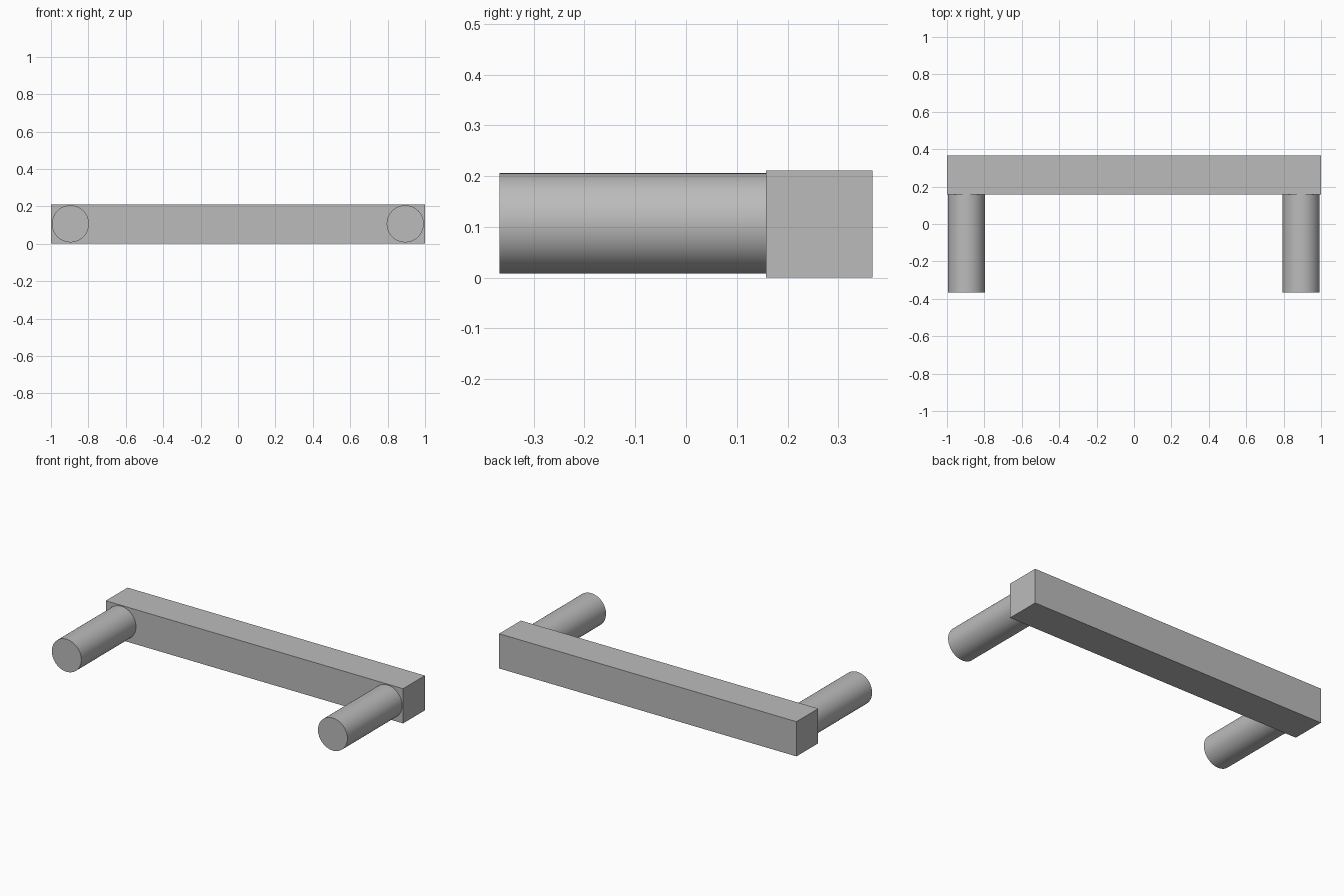
import bpy
import math

if "Cube" in bpy.data.objects:
    bpy.data.objects.remove(bpy.data.objects["Cube"])

# Single grey finish
grey = bpy.data.materials.new("grey")
grey.diffuse_color = (0.5, 0.5, 0.5, 1)
grey.use_nodes = True
grey.node_tree.nodes["Principled BSDF"].inputs["Base Color"].default_value = grey.diffuse_color

# Overall measurements
BAR_H = 0.211
Y_FRONT, Y_JOIN, Y_BACK = -0.367, 0.158, 0.367
POST_R, POST_Z = 0.099, 0.1065

# Square crossbar
bpy.ops.mesh.primitive_cube_add(size=1, location=(0, (Y_JOIN + Y_BACK) / 2, BAR_H / 2))
bar = bpy.context.object
bar.name = "crossbar"
bar.scale = (2, Y_BACK - Y_JOIN, BAR_H)
bpy.ops.object.transform_apply(location=False, rotation=False, scale=True)
bar.data.materials.append(grey)

# Round posts projecting forward from the bar ends
for side, x in (("left", -0.896), ("right", 0.894)):
    bpy.ops.mesh.primitive_cylinder_add(
        vertices=64, radius=POST_R, depth=Y_JOIN - Y_FRONT,
        location=(x, (Y_FRONT + Y_JOIN) / 2, POST_Z),
        rotation=(math.pi / 2, 0, 0))
    post = bpy.context.object
    post.name = side + "_post"
    post.data.materials.append(grey)
    bpy.ops.object.shade_smooth_by_angle(angle=math.radians(30))
